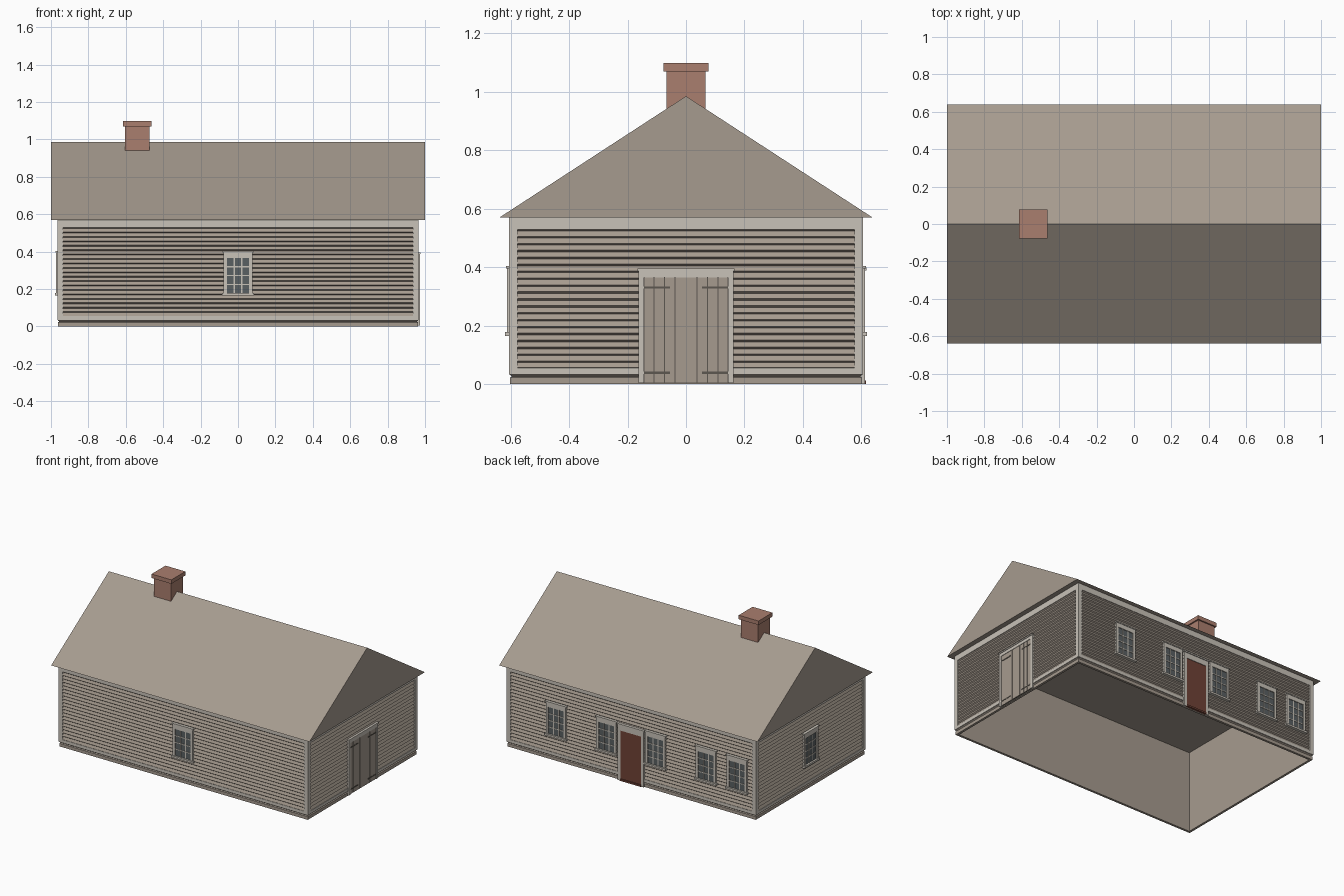
import bpy
import bmesh
from math import pi
from mathutils import Matrix

cube = bpy.data.objects.get("Cube")
if cube:
    bpy.data.objects.remove(cube, do_unlink=True)


def material(name, *srgb):
    """Flat colour given as 0-255 values, stored as linear."""
    lin = [((c / 255 + 0.055) / 1.055) ** 2.4 for c in srgb]
    m = bpy.data.materials.new(name)
    m.use_nodes = True
    m.diffuse_color = (*lin, 1)
    m.node_tree.nodes["Principled BSDF"].inputs["Base Color"].default_value = (*lin, 1)
    return m


TAUPE = material("weathered taupe", 166, 155, 143)
TRIM = material("pale trim", 200, 194, 184)
GLASS = material("grey glass", 90, 96, 98)
BRICK = material("brick red", 170, 126, 110)
DOOR = material("dark red brown", 112, 66, 54)
IRON = material("dark iron", 92, 87, 80)

HALF_X, HALF_Y = 0.96, 0.60
EAVE, RIDGE = 0.57, 0.985


def finish(name, bm, mat, matrix=Matrix()):
    bmesh.ops.recalc_face_normals(bm, faces=bm.faces)
    mesh = bpy.data.meshes.new(name)
    bm.to_mesh(mesh)
    bm.free()
    mesh.materials.append(mat)
    obj = bpy.data.objects.new(name, mesh)
    obj.matrix_world = matrix
    bpy.context.collection.objects.link(obj)
    return obj


def boxes(name, mat, spans, matrix=Matrix()):
    """Boxes as (left, right, bottom, top, inner depth, outer depth), outward is local -y."""
    bm = bmesh.new()
    for u0, u1, z0, z1, d0, d1 in spans:
        place = Matrix.Translation(((u0 + u1) / 2, -(d0 + d1) / 2, (z0 + z1) / 2))
        size = Matrix.Diagonal((u1 - u0, d1 - d0, z1 - z0, 1))
        bmesh.ops.create_cube(bm, size=1, matrix=place @ size)
    return finish(name, bm, mat, matrix)


def wall(angle, distance, along=0):
    """Matrix that puts local parts on a wall face."""
    return Matrix.Rotation(angle, 4, "Z") @ Matrix.Translation((along, -distance, 0))


# Lapped siding, foundation and smooth inner lining as one stack of rings
profile = [(-0.014, EAVE), (-0.014, 0), (0.002, 0), (0.002, 0.022), (-0.004, 0.026)]
courses = 23
pitch = (EAVE - 0.026) / courses
for i in range(courses):
    z = 0.026 + i * pitch
    profile += [(0.004, z + 0.006), (-0.004, z + pitch)]

bm = bmesh.new()
rings = []
for out, z in profile:
    x, y = HALF_X + out, HALF_Y + out
    rings.append([bm.verts.new((sx * x, sy * y, z))
                  for sx, sy in ((-1, -1), (1, -1), (1, 1), (-1, 1))])
for a, b in zip(rings, rings[1:] + rings[:1]):
    for k in range(4):
        j = (k + 1) % 4
        bm.faces.new((a[k], a[j], b[j], b[k]))
finish("siding_walls", bm, TAUPE)

# Gable roof, closed underneath
bm = bmesh.new()
ends = [[bm.verts.new((x, y, z)) for y, z in ((-0.638, EAVE), (0.638, EAVE), (0, RIDGE))]
        for x in (-1, 1)]
for end in ends:
    bm.faces.new(end)
for k in range(3):
    j = (k + 1) % 3
    bm.faces.new((ends[0][k], ends[0][j], ends[1][j], ends[1][k]))
finish("gable_roof", bm, TAUPE)

# Chimney with overhanging cap
boxes("chimney_shaft", BRICK, [(-0.605, -0.472, 0.88, 1.075, -0.067, 0.067)])
boxes("chimney_cap", BRICK, [(-0.615, -0.462, 1.07, 1.098, -0.077, 0.077)])

# Corner boards, frieze and base board on every wall
FRONT, RIGHT, BACK, LEFT = 0, pi / 2, pi, -pi / 2
WALLS = {"front": (FRONT, HALF_Y, HALF_X), "right": (RIGHT, HALF_X, HALF_Y),
         "back": (BACK, HALF_Y, HALF_X), "left": (LEFT, HALF_X, HALF_Y)}
for side, (angle, distance, half) in WALLS.items():
    edge, inner = half + 0.006, half - 0.024
    boxes(side + "_trim", TRIM, [
        (-edge, -inner, 0.035, EAVE, -0.005, 0.006),
        (inner, edge, 0.035, EAVE, -0.005, 0.006),
        (-inner, inner, 0.53, EAVE, -0.005, 0.006),
        (-inner, inner, 0.035, 0.055, -0.005, 0.006),
    ], wall(angle, distance))


def frame(half, width, bottom, top, head):
    """Two jambs and a head board."""
    return [(-half, width - half, bottom, top, -0.005, 0.012),
            (half - width, half, bottom, top, -0.005, 0.012),
            (width - half, half - width, top - head, top, -0.005, 0.012)]


def window(name, matrix):
    half, bottom, top = 0.06, 0.178, 0.366
    boxes(name + "_glass", GLASS, [(-half, half, bottom, top, 0, 0.006)], matrix)
    bars = []
    for i in (1, 2):
        u = -half + i * 2 * half / 3
        bars.append((u - 0.003, u + 0.003, bottom, top, 0.004, 0.009))
    for i in (1, 2, 3):
        z = bottom + i * (top - bottom) / 4
        bars.append((-half, half, z - 0.003, z + 0.003, 0.004, 0.0088))
    boxes(name + "_muntins", TRIM, bars, matrix)
    boxes(name + "_frame", TRIM, frame(0.077, 0.017, 0.17, 0.398, 0.032) + [
        (-0.085, 0.085, 0.165, 0.178, -0.005, 0.019),
        (-0.083, 0.083, 0.396, 0.404, -0.005, 0.016)], matrix)


window("front_window", wall(FRONT, HALF_Y))
window("left_window", wall(LEFT, HALF_X))
for i, x in enumerate((0.58, 0.19, -0.19, -0.58, -0.82)):
    window(f"back_window_{i + 1}", wall(BACK, HALF_Y, -x))

# Entry door in the back wall
entry = wall(BACK, HALF_Y)
boxes("entry_door", DOOR, [(-0.08, 0.08, 0.004, 0.35, 0, 0.008),
                           (-0.08, 0.08, 0, 0.012, 0, 0.016)], entry)
boxes("entry_frame", TRIM, frame(0.1, 0.02, 0, 0.39, 0.04)
      + [(-0.106, 0.106, 0.388, 0.398, -0.005, 0.018)], entry)

# Plank barn door with strap hinges in the right wall
barn = wall(RIGHT, HALF_X)
boxes("barn_door_backing", IRON, [(-0.143, 0.143, 0.004, 0.365, 0, 0.0065)], barn)
seams = (-0.144, -0.109, -0.074, -0.037, 0.037, 0.074, 0.109, 0.144)
boxes("barn_door_planks", TAUPE,
      [(a + 0.0015, b - 0.0015, 0.006, 0.365, 0.004, 0.009)
       for a, b in zip(seams, seams[1:])], barn)
boxes("barn_door_hinges", IRON,
      [(min(s * 0.055, s * 0.143), max(s * 0.055, s * 0.143), z - 0.004, z + 0.004, 0.008, 0.011)
       for s in (-1, 1) for z in (0.038, 0.33)], barn)
boxes("barn_door_frame", TRIM, frame(0.162, 0.018, 0.004, 0.388, 0.023)
      + [(-0.166, 0.166, 0.386, 0.395, -0.005, 0.016)], barn)
